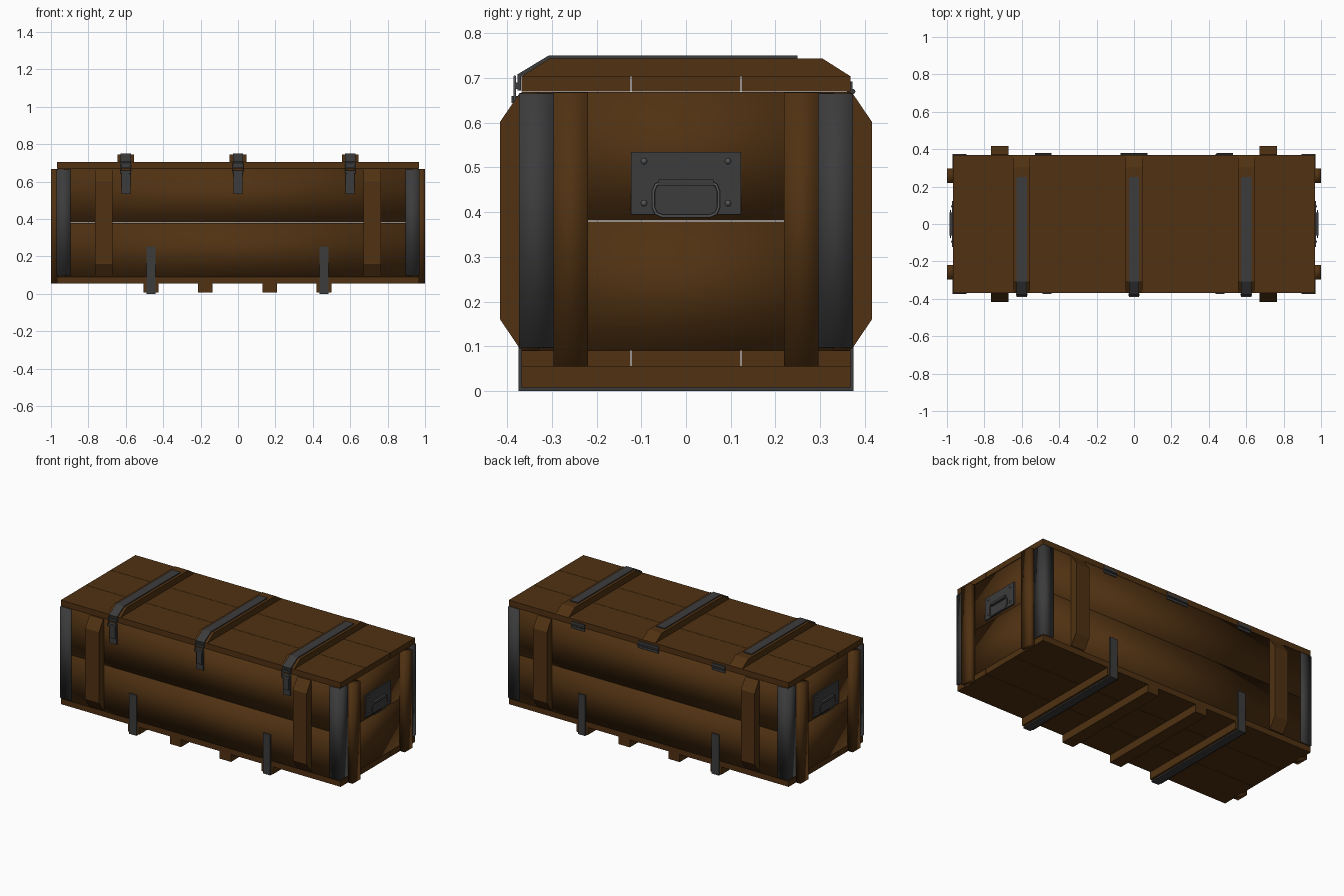
import bpy, bmesh
from mathutils import Vector

if "Cube" in bpy.data.objects:
    bpy.data.objects.remove(bpy.data.objects["Cube"], do_unlink=True)


def material(name, colour):
    m = bpy.data.materials.new(name)
    m.use_nodes = True
    m.diffuse_color = (*colour, 1)
    bsdf = m.node_tree.nodes["Principled BSDF"]
    bsdf.inputs["Base Color"].default_value = (*colour, 1)
    bsdf.inputs["Roughness"].default_value = 0.7
    return m


WOOD = material("brown wood", (0.08, 0.031, 0.006))
IRON = material("dark iron", (0.045, 0.045, 0.046))
STEEL = material("worn steel", (0.09, 0.09, 0.09))


def finish(name, bm, mat, smooth=False):
    bmesh.ops.recalc_face_normals(bm, faces=bm.faces)
    mesh = bpy.data.meshes.new(name)
    for f in bm.faces:
        f.smooth = smooth
    bm.to_mesh(mesh)
    bm.free()
    mesh.materials.append(mat)
    ob = bpy.data.objects.new(name, mesh)
    bpy.context.collection.objects.link(ob)
    return ob


def box(name, xs, ys, zs, mat, smooth=False):
    bm = bmesh.new()
    bmesh.ops.create_cube(bm, size=1)
    lo = Vector((min(xs), min(ys), min(zs)))
    hi = Vector((max(xs), max(ys), max(zs)))
    for v in bm.verts:
        v.co = Vector([(lo[i] + hi[i]) / 2 + v.co[i] * (hi[i] - lo[i]) for i in range(3)])
    return finish(name, bm, mat, smooth)


def prism(name, points, shift, mat, smooth=False):
    """Extrude a closed outline of 3D points along a vector."""
    bm = bmesh.new()
    face = bm.faces.new([bm.verts.new(p) for p in points])
    grown = bmesh.ops.extrude_face_region(bm, geom=[face])
    verts = [g for g in grown["geom"] if isinstance(g, bmesh.types.BMVert)]
    bmesh.ops.translate(bm, verts=verts, vec=shift)
    return finish(name, bm, mat, smooth)


def strap(name, x, width, path, thick):
    """Bent metal band following a (y, z) path."""
    bm = bmesh.new()
    rows = [[bm.verts.new((x + s * width / 2, y, z)) for s in (-1, 1)] for y, z in path]
    for a, b in zip(rows, rows[1:]):
        bm.faces.new((a[0], a[1], b[1], b[0]))
    ob = finish(name, bm, IRON)
    mod = ob.modifiers.new("thickness", "SOLIDIFY")
    mod.thickness = thick
    mod.offset = 0
    mod.use_even_offset = True
    return ob


def wire(name, points, radius, mat):
    cu = bpy.data.curves.new(name, "CURVE")
    cu.dimensions = "3D"
    cu.bevel_depth = radius
    cu.bevel_resolution = 2
    sp = cu.splines.new("POLY")
    sp.points.add(len(points) - 1)
    for p, co in zip(sp.points, points):
        p.co = (*co, 1)
    sp.use_cyclic_u = True
    cu.materials.append(mat)
    ob = bpy.data.objects.new(name, cu)
    bpy.context.collection.objects.link(ob)
    return ob


def rounded(y, z0, z1, r):
    """Outline of a rounded rectangle in (y, z)."""
    c = r * 0.3
    half = [(y - r, z0), (y - c, z0 + c), (y, z0 + r), (y, z1 - r), (y - c, z1 - c), (y - r, z1)]
    return half + [(-a, b) for a, b in reversed(half)]


# Floor and lid, three boards each
for i, ys in enumerate([(-0.368, -0.124), (-0.122, 0.122), (0.124, 0.368)]):
    box(f"floor_board_{i}", (-0.967, 0.967), ys, (0.055, 0.09), WOOD)
    box(f"lid_board_{i}", (-0.967, 0.967), ys, (0.67, 0.705), WOOD)

# Wall planks, two courses on each wall
for i, zs in enumerate([(0.09, 0.379), (0.381, 0.669)]):
    for s, side in ((-1, "front"), (1, "back")):
        box(f"{side}_plank_{i}", (-0.962, 0.962), (s * 0.33, s * 0.368), zs, WOOD, True)
    for s, side in ((-1, "right"), (1, "left")):
        box(f"{side}_end_plank_{i}", (s * 0.925, s * 0.964), (-0.33, 0.33), zs, WOOD, True)

for sx, end in ((-1, "right"), (1, "left")):
    for sy, side in ((-1, "front"), (1, "back")):
        tag = f"{side}_{end}"
        # Upright end battens
        box(f"end_batten_{tag}", (sx * 0.96, sx), (sy * 0.219, sy * 0.296),
            (0.055, 0.668), WOOD, True)
        # Chamfered wall battens
        outline = [(0.36, 0.095), (0.372, 0.095), (0.416, 0.16),
                   (0.416, 0.602), (0.372, 0.667), (0.36, 0.667)]
        prism(f"wall_batten_{tag}", [(sx * 0.67, sy * y, z) for y, z in outline],
              (sx * 0.095, 0, 0), WOOD)
        # Angled iron corners
        angle = [(0.895, 0.36), (0.895, 0.374), (0.970, 0.374),
                 (0.970, 0.297), (0.958, 0.297), (0.958, 0.36)]
        prism(f"corner_iron_{tag}", [(sx * x, sy * y, 0.097) for x, y in angle],
              (0, 0, 0.569), IRON, True)

    # Handle plate with rivets and carrying ring
    box(f"handle_plate_{end}", (sx * 0.962, sx * 0.972), (-0.123, 0.123), (0.395, 0.535), IRON)
    for y in (-0.094, 0.094):
        for z in (0.42, 0.514):
            bm = bmesh.new()
            bmesh.ops.create_uvsphere(bm, u_segments=10, v_segments=6, radius=0.007)
            bmesh.ops.translate(bm, verts=bm.verts, vec=(sx * 0.972, y, z))
            finish(f"rivet_{end}", bm, STEEL, True)
    ring = rounded(0.073, 0.391, 0.467, 0.02)
    wire(f"handle_ring_{end}", [(sx * 0.981, y, z) for y, z in ring], 0.0035, STEEL)
    box(f"handle_bracket_{end}", (sx * 0.97, sx * 0.987), (-0.062, 0.062), (0.459, 0.473), IRON)

# Lid battens with straps and front latches
for i, x in enumerate((-0.6, 0, 0.6)):
    slat = [(-0.368, 0.704), (0.368, 0.704), (0.305, 0.744), (-0.305, 0.744)]
    prism(f"lid_batten_{i}", [(x - 0.045, y, z) for y, z in slat], (0.09, 0, 0), WOOD)
    strap(f"lid_strap_{i}", x, 0.056,
          [(-0.373, 0.672), (-0.373, 0.706), (-0.307, 0.746), (0.25, 0.746)], 0.008)
    box(f"latch_plate_{i}", (x - 0.024, x + 0.024), (-0.378, -0.366), (0.533, 0.66), IRON)
    box(f"latch_lever_{i}", (x - 0.018, x + 0.018), (-0.385, -0.377), (0.57, 0.655), IRON)
    box(f"latch_hook_{i}", (x - 0.027, x + 0.027), (-0.391, -0.376), (0.644, 0.66), IRON)
    box(f"latch_catch_{i}", (x - 0.03, x + 0.03), (-0.383, -0.372), (0.676, 0.69), IRON)
    loop = rounded(0.026, 0.645, 0.703, 0.008)
    wire(f"latch_loop_{i}", [(x + a, -0.383, z) for a, z in loop], 0.003, STEEL)

# Skids under the floor, the outer two wrapped in straps
for i, x in enumerate((-0.465, -0.175, 0.17, 0.46)):
    box(f"skid_{i}", (x - 0.039, x + 0.039), (-0.368, 0.368), (0.008, 0.056), WOOD)
    if i in (0, 3):
        strap(f"skid_strap_{i}", x, 0.05,
              [(-0.371, 0.253), (-0.371, 0.004), (0.371, 0.004), (0.371, 0.253)], 0.008)

# Back hinges
for i, (x, w) in enumerate(((-0.485, 0.045), (0, 0.072), (0.485, 0.045))):
    box(f"hinge_leaf_{i}", (x - w, x + w), (0.36, 0.373), (0.65, 0.692), IRON)
    bm = bmesh.new()
    bmesh.ops.create_cone(bm, cap_ends=True, segments=10, radius1=0.006, radius2=0.006, depth=2 * w)
    for v in bm.verts:
        v.co = Vector((x + v.co.z, 0.373 + v.co.y, 0.67 + v.co.x))
    finish(f"hinge_pin_{i}", bm, IRON)
